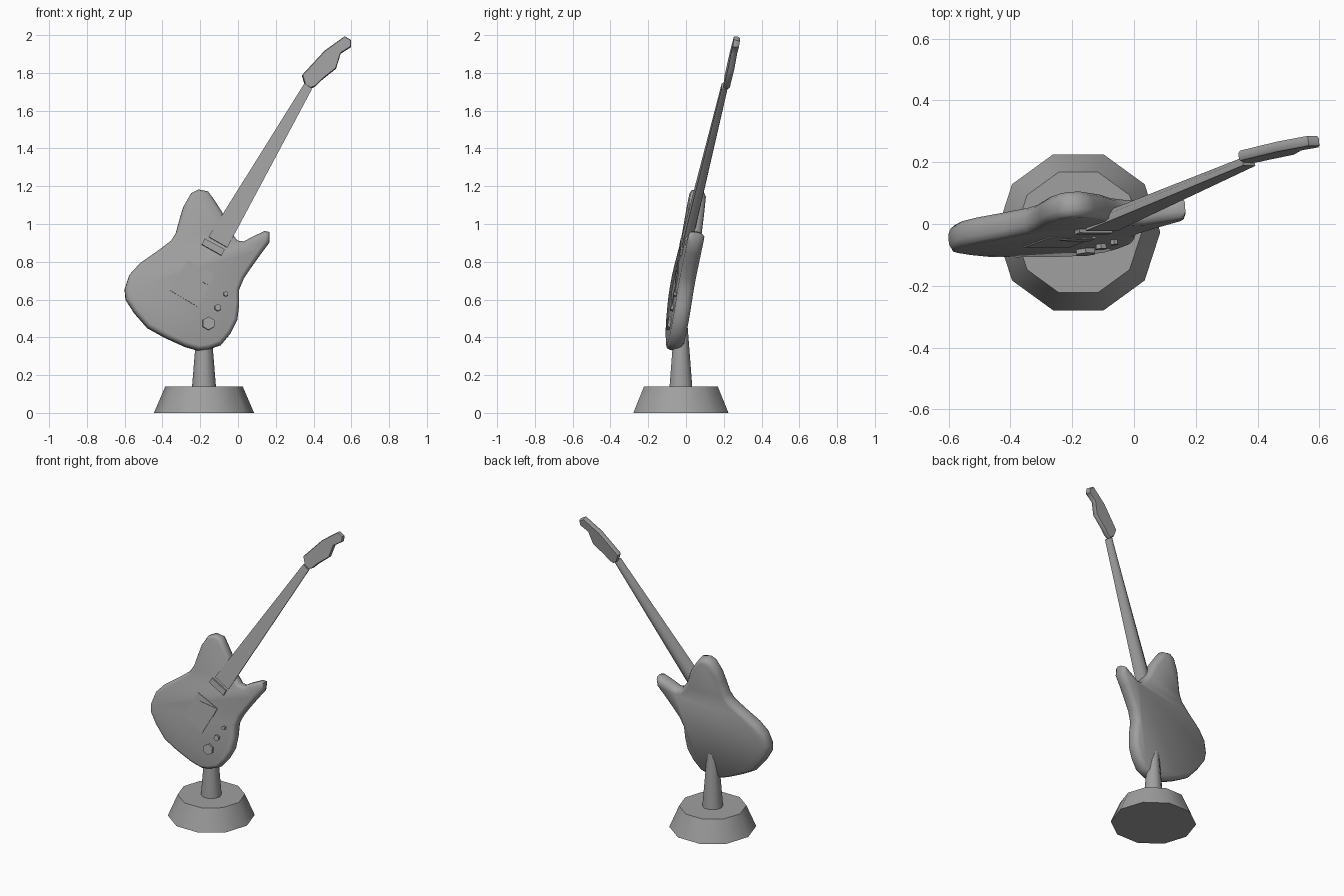
import bpy
import bmesh
from math import cos, sin, pi, radians
from mathutils import Vector

old = bpy.data.objects.get("Cube")
if old:
    bpy.data.objects.remove(old, do_unlink=True)

GREY = (0.35, 0.35, 0.35, 1)
grey = bpy.data.materials.new("plain grey")
grey.use_nodes = True
grey.diffuse_color = GREY
grey.node_tree.nodes["Principled BSDF"].inputs["Base Color"].default_value = GREY

# The instrument lies in a leaning plane: y = BASE_Y + SLOPE_X * x + SLOPE_Z * z
BASE_Y, SLOPE_X, SLOPE_Z = -0.102, 0.077, 0.155
FORWARD = Vector((SLOPE_X, -1, SLOPE_Z)).normalized()


def on_plane(x, z, depth):
    """Point of the leaning plane, pushed forward by depth."""
    return Vector((x, BASE_Y + SLOPE_X * x + SLOPE_Z * z, z)) + FORWARD * depth


def loft(name, rings, angle=40):
    """Skin a list of equal rings and cap both ends."""
    bm = bmesh.new()
    loops = [[bm.verts.new(p) for p in ring] for ring in rings]
    n = len(loops[0])
    for a, b in zip(loops, loops[1:]):
        for i in range(n):
            j = (i + 1) % n
            bm.faces.new((a[i], a[j], b[j], b[i]))
    bm.faces.new(loops[0])
    bm.faces.new(loops[-1])
    bmesh.ops.recalc_face_normals(bm, faces=bm.faces[:])
    mesh = bpy.data.meshes.new(name)
    bm.to_mesh(mesh)
    bm.free()
    mesh.materials.append(grey)
    obj = bpy.data.objects.new(name, mesh)
    bpy.context.collection.objects.link(obj)
    bpy.ops.object.select_all(action="DESELECT")
    obj.select_set(True)
    bpy.context.view_layer.objects.active = obj
    bpy.ops.object.shade_smooth_by_angle(angle=radians(angle))
    return obj


def inset(outline, amount):
    """Move a clockwise outline inward along its corner normals."""
    pts = [Vector(p) for p in outline]
    result = []
    for i, p in enumerate(pts):
        t = (p - pts[i - 1]).normalized() + (pts[(i + 1) % len(pts)] - p).normalized()
        t.normalize()
        result.append(p - Vector((-t.y, t.x)) * amount)
    return result


def slab(name, outline, steps, angle=40):
    """Outline raised through (inset, depth) steps."""
    loft(name, [[on_plane(p.x, p.y, d) for p in inset(outline, s)] for s, d in steps], angle)


def disc(x, z, radius, sides):
    """Clockwise regular polygon with corners up and down."""
    return [(x + radius * sin(2 * pi * i / sides), z + radius * cos(2 * pi * i / sides))
            for i in range(sides)]


# Body with two horns, rounded rim
body = [(-.21, 1.18), (-.16, 1.17), (-.13, 1.13), (-.085, 1.06), (-.05, .97),
        (-.005, .91), (.03, .905), (.075, .93), (.14, .96), (.165, .955),
        (.165, .9), (.12, .84), (.07, .77), (.03, .71), (.005, .65),
        (.005, .57), (-.005, .49), (-.04, .42), (-.09, .36), (-.16, .335),
        (-.21, .33), (-.28, .35), (-.39, .4), (-.48, .45), (-.55, .53),
        (-.595, .6), (-.6, .655), (-.575, .73), (-.52, .79), (-.42, .86),
        (-.355, .91), (-.33, .95), (-.305, 1.04), (-.29, 1.09), (-.25, 1.16)]
slab("body", body, [(.022, .042), (.008, .036), (0, .018), (0, -.012),
                    (.009, -.032), (.025, -.043)], 60)

# Headstock
headstock = [(.34, 1.79), (.46, 1.92), (.565, 1.995), (.6, 1.975), (.6, 1.94),
             (.545, 1.905), (.52, 1.825), (.445, 1.765), (.41, 1.73),
             (.385, 1.72), (.355, 1.74)]
slab("headstock", headstock, [(.004, -.003), (0, -.008), (0, -.028), (.006, -.036)])


# Neck: flat front, faceted round back, narrowing upward
def neck_ring(left, right, front, thickness):
    left, right = Vector(left), Vector(right)
    section = [(0, 0), (1, 0), (.95, .5), (.7, .9), (.5, 1), (.3, .9), (.05, .5)]
    return [on_plane(*left.lerp(right, u), front - v * thickness) for u, v in section]


loft("neck", [neck_ring((-.16, .925), (-.06, .868), .052, .055),
              neck_ring((.352, 1.745), (.392, 1.715), .006, .034)], 50)

# Pickup, bridge plate and its raised wedge
slab("pickup", [(-.18, .915), (-.074, .857), (-.09, .825), (-.196, .884)],
     [(0, .055), (0, .03)])
slab("bridge_plate", [(-.27, .8), (-.127, .73), (-.217, .555), (-.36, .64)],
     [(0, .046), (0, .035)])
slab("bridge_wedge", [(-.254, .752), (-.127, .73), (-.153, .672), (-.18, .677)],
     [(0, .049), (0, .04)])

# Control knobs, from large to small
knobs = [("large_knob", -.16, .466, .035), ("middle_knob", -.11, .55, .019),
         ("small_knob", -.068, .622, .013)]
for name, x, z, radius in knobs:
    slab(name, disc(x, z, radius, 6), [(0, .057), (0, .03)])


# Stand: ten-sided foot and tapering post
def level_ring(radius, z):
    return [Vector((-.18 + x, -.027 + y, z)) for y, x in disc(0, 0, radius, 10)]


loft("stand_foot", [level_ring(.265, 0), level_ring(.205, .14)])
loft("stand_post", [level_ring(.064, .13), level_ring(.034, .5)])
